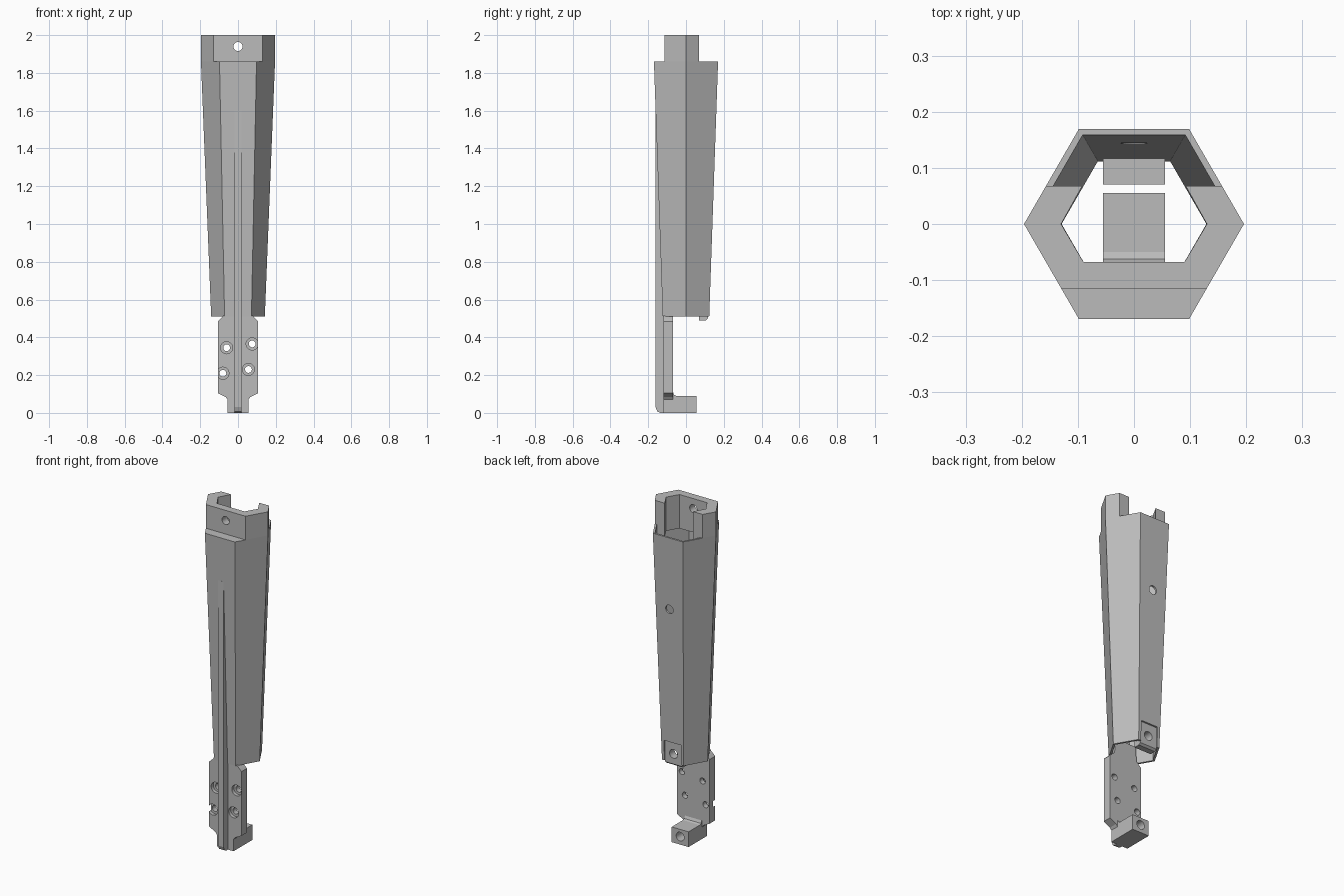
import bpy, bmesh, math
from mathutils import Vector

cube = bpy.data.objects.get("Cube")
if cube:
    bpy.data.objects.remove(cube, do_unlink=True)

GREY = (0.5, 0.5, 0.5, 1)
mat = bpy.data.materials.new("light_grey")
mat.use_nodes = True
mat.diffuse_color = GREY
mat.node_tree.nodes["Principled BSDF"].inputs["Base Color"].default_value = GREY


def loft(name, rings):
    """Closed solid through a list of rings of equal point count."""
    bm = bmesh.new()
    loops = [[bm.verts.new(p) for p in ring] for ring in rings]
    n = len(loops[0])
    for a, b in zip(loops, loops[1:]):
        for i in range(n):
            j = (i + 1) % n
            bm.faces.new((a[i], a[j], b[j], b[i]))
    bm.faces.new(loops[0][::-1])
    bm.faces.new(loops[-1])
    bmesh.ops.recalc_face_normals(bm, faces=bm.faces)
    mesh = bpy.data.meshes.new(name)
    bm.to_mesh(mesh)
    bm.free()
    mesh.materials.append(mat)
    ob = bpy.data.objects.new(name, mesh)
    bpy.context.collection.objects.link(ob)
    return ob


def hex_ring(r, z):
    return [Vector((r * math.cos(i * math.pi / 3), r * math.sin(i * math.pi / 3), z))
            for i in range(6)]


def prism(name, pts, axis, lo, hi):
    """Extrude a 2D outline along x, y or z."""
    place = {"x": lambda p, d: (d, p[0], p[1]),
             "y": lambda p, d: (p[0], d, p[1]),
             "z": lambda p, d: (p[0], p[1], d)}[axis]
    return loft(name, [[Vector(place(p, d)) for p in pts] for d in (lo, hi)])


def box(name, x, y, z):
    return prism(name, [(x[0], y[0]), (x[1], y[0]), (x[1], y[1]), (x[0], y[1])], "z", *z)


def hole(x, z, r, y0, y1):
    """Round cutter running front to back."""
    pts = [(x + r * math.cos(i * math.tau / 32), z + r * math.sin(i * math.tau / 32))
           for i in range(32)]
    return prism("cutter", pts, "y", y0, y1)


def cut(ob, *cutters):
    for c in cutters:
        mod = ob.modifiers.new("cut", "BOOLEAN")
        mod.operation, mod.solver, mod.object = "DIFFERENCE", "EXACT", c
        bpy.context.view_layer.update()
        graph = bpy.context.evaluated_depsgraph_get()
        mesh = bpy.data.meshes.new_from_object(ob.evaluated_get(graph))
        ob.modifiers.clear()
        ob.data = mesh
        bpy.data.objects.remove(c, do_unlink=True)


def mirrored(half):
    return half + [(-x, z) for x, z in reversed(half)]


BASE, STEP, TOP = 0.51, 1.86, 2.0
R_LOW, R_HIGH, WALL = 0.142, 0.196, 0.013

# Tapered hollow hexagonal tube with the two rear screw holes
tube = loft("tapered_tube", [hex_ring(R_LOW, BASE), hex_ring(R_HIGH, STEP)])
slope = (R_HIGH - R_LOW) / (STEP - BASE) * 0.1
bore = loft("cutter", [hex_ring(R_LOW - WALL - slope, BASE - 0.1),
                       hex_ring(R_HIGH - WALL + slope, STEP + 0.1)])
cut(tube, bore,
    box("cutter", (-0.055, 0.055), (0.105, 0.2), (0.4, 0.63)),
    hole(0, 1.43, 0.025, 0.05, 0.25))

# Thick collar on top, stepped at the front and open at the back
collar = loft("top_collar", [hex_ring(0.184, 1.8), hex_ring(0.19, STEP),
                             hex_ring(R_HIGH, STEP), hex_ring(R_HIGH, TOP)])
opening = [(0.13, 0), (0.067, 0.113), (-0.067, 0.113), (-0.13, 0),
           (-0.09, -0.068), (0.09, -0.068)]
cut(collar,
    box("cutter", (-0.3, 0.3), (-0.3, -0.115), (STEP, 2.2)),
    box("cutter", (-0.3, 0.3), (0.068, 0.3), (1.7, 2.2)),
    prism("cutter", opening, "z", 1.7, 2.2),
    hole(0, 1.94, 0.024, -0.2, 0))

# Mounting plate below the tube, with counterbored holes
plate = prism("mounting_plate", mirrored([
    (0.055, 0.005), (0.055, 0.07), (0.065, 0.083), (0.107, 0.105), (0.107, 0.485),
    (0.095, 0.497), (0.075, 0.515), (0.07, 0.6)]), "y", -0.12, -0.069)
for x, z in [(-0.06, 0.345), (0.075, 0.365), (-0.08, 0.21), (0.055, 0.23)]:
    cut(plate, hole(x, z, 0.018, -0.2, 0), hole(x, z, 0.032, -0.2, -0.1))

# Stiffening rib running up the front and fading into the tube
prism("front_rib", [(-0.1, 0), (-0.135, 0), (-0.152, 0.008), (-0.161, 0.03),
                    (-0.161, 1.6), (-0.157, 1.6), (-0.115, 0.5)], "x", -0.018, 0.018)

# Foot reaching backwards with a blind screw hole
foot = prism("foot", [(-0.12, 0), (0.055, 0), (0.055, 0.09), (-0.05, 0.09),
                      (-0.062, 0.095), (-0.069, 0.11), (-0.12, 0.11)],
             "x", -0.055, 0.055)
cut(foot, hole(0, 0.047, 0.026, -0.03, 0.1))

# Screw boss inside the lower back of the tube
boss = prism("rear_boss", [(0.07, 0.49), (0.105, 0.49), (0.117, 0.5), (0.117, 0.63),
                           (0.07, 0.63)], "x", -0.055, 0.055)
cut(boss, hole(0, 0.56, 0.026, 0, 0.2))
